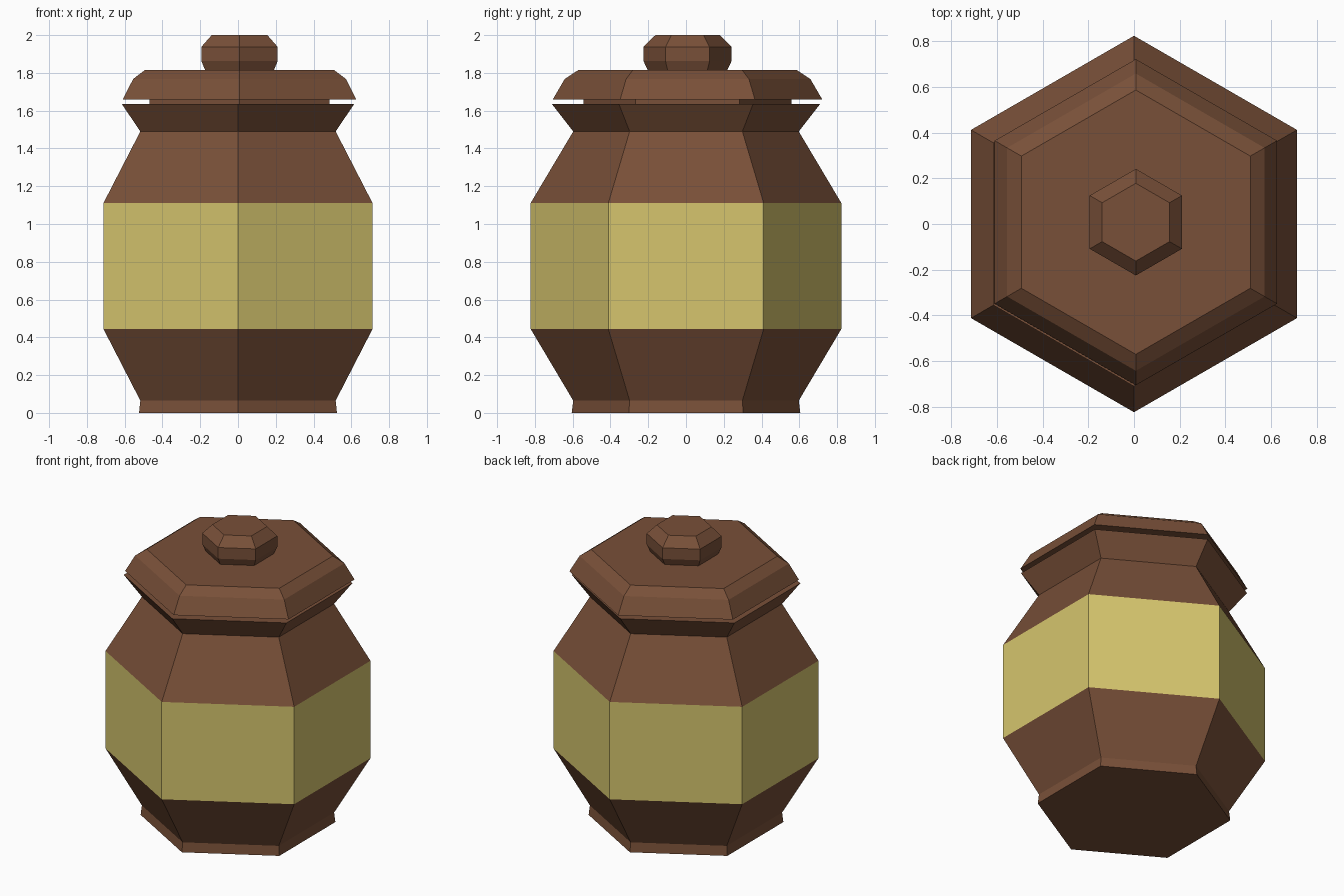
import bpy, bmesh
from math import cos, sin, pi

if "Cube" in bpy.data.objects:
    bpy.data.objects.remove(bpy.data.objects["Cube"])


def material(name, rgb):
    m = bpy.data.materials.new(name)
    m.diffuse_color = (*rgb, 1)
    m.use_nodes = True
    m.node_tree.nodes["Principled BSDF"].inputs["Base Color"].default_value = m.diffuse_color
    return m


brown = material("brown_clay", (0.19, 0.08, 0.04))
yellow = material("yellow_glaze", (0.67, 0.56, 0.155))


def hex_turned(name, profile, offset=(0, 0), band=None):
    """Six-sided turned solid from (radius, z) points, capped at both ends, corners on the y axis."""
    bm = bmesh.new()
    rings = [[bm.verts.new((r * cos(pi / 6 + k * pi / 3), r * sin(pi / 6 + k * pi / 3), z))
              for k in range(6)] for r, z in profile]
    bm.faces.new(rings[0][::-1])
    for i, (a, b) in enumerate(zip(rings, rings[1:])):
        for k in range(6):
            n = (k + 1) % 6
            f = bm.faces.new((a[k], a[n], b[n], b[k]))
            f.material_index = 1 if i == band else 0
    bm.faces.new(rings[-1])
    bmesh.ops.recalc_face_normals(bm, faces=bm.faces)
    mesh = bpy.data.meshes.new(name)
    bm.to_mesh(mesh)
    bm.free()
    mesh.materials.append(brown)
    mesh.materials.append(yellow)
    obj = bpy.data.objects.new(name, mesh)
    obj.location = (*offset, 0)
    bpy.context.collection.objects.link(obj)
    return obj


# Hollow jar: foot, belly with yellow band, shoulder, flared rim, then inner wall
hex_turned("jar_body", [
    (0.605, 0), (0.597, 0.065), (0.823, 0.445), (0.823, 1.11), (0.597, 1.49), (0.71, 1.635),
    (0.64, 1.635), (0.56, 1.49), (0.76, 1.10), (0.76, 0.46), (0.55, 0.10)], band=2)

# Lid sits slightly off centre, with a plug reaching into the neck
LID = (0.008, 0.008)
hex_turned("lid", [
    (0.55, 1.56), (0.55, 1.66), (0.713, 1.66), (0.65, 1.768), (0.578, 1.815)], LID)

# Faceted knob on the lid
hex_turned("lid_knob", [
    (0.208, 1.81), (0.233, 1.862), (0.233, 1.938), (0.17, 2.0)], LID)
